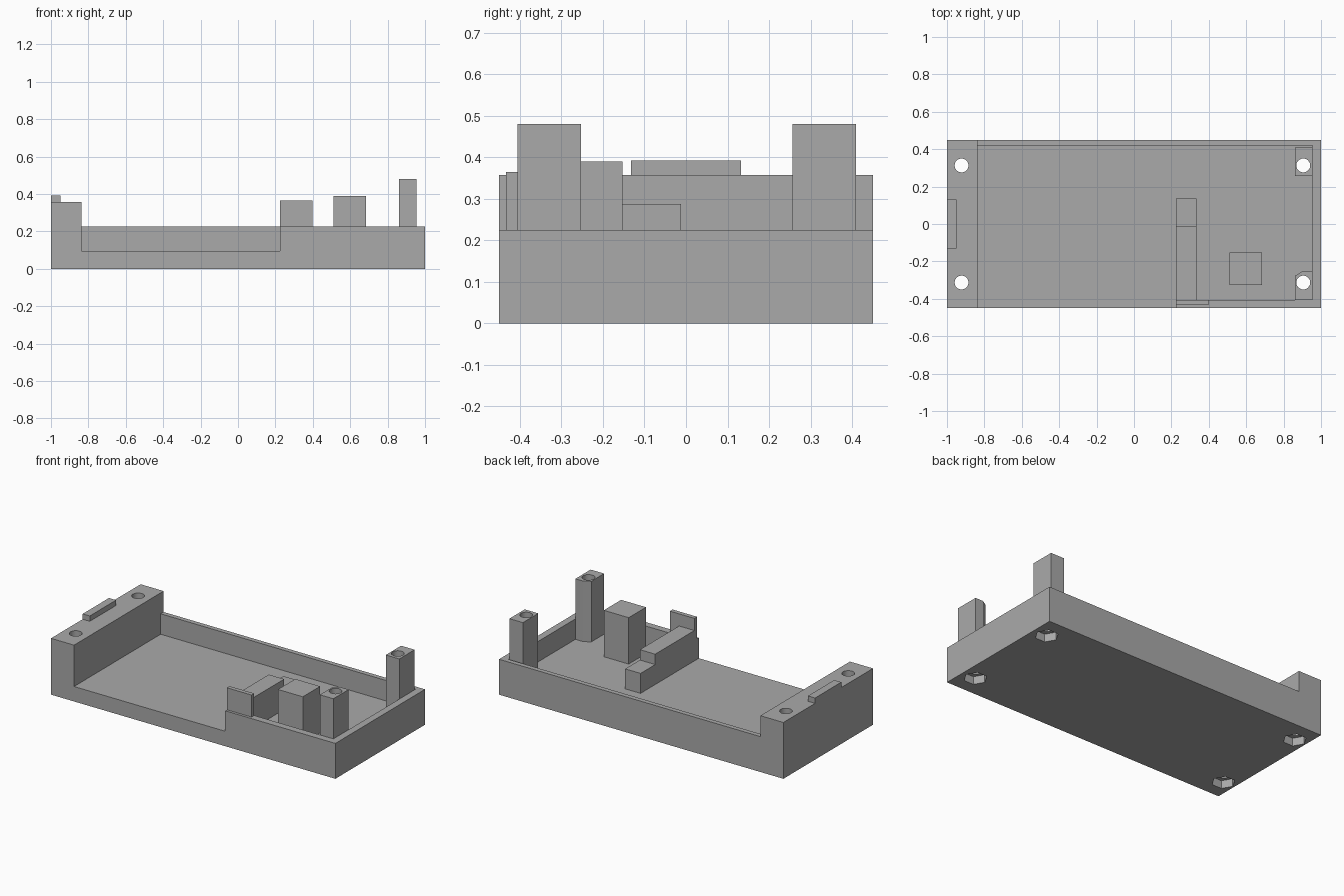
import bpy, bmesh, math
from mathutils import Vector

cube = bpy.data.objects.get("Cube")
if cube:
    bpy.data.objects.remove(cube, do_unlink=True)

grey = bpy.data.materials.new("plain_grey")
grey.use_nodes = True
GREY = (0.4, 0.4, 0.4, 1)
grey.diffuse_color = GREY
bsdf = next(n for n in grey.node_tree.nodes if n.type == 'BSDF_PRINCIPLED')
bsdf.inputs["Base Color"].default_value = GREY


def finish(name, bm):
    bmesh.ops.recalc_face_normals(bm, faces=bm.faces)
    mesh = bpy.data.meshes.new(name)
    bm.to_mesh(mesh)
    bm.free()
    mesh.materials.append(grey)
    obj = bpy.data.objects.new(name, mesh)
    bpy.context.collection.objects.link(obj)
    return obj


def prism(name, outline, low, high, axis='z'):
    """Extrude a 2D outline along an axis, from low to high."""
    place = {'x': lambda a, b: (low, a, b),
             'y': lambda a, b: (a, low, b),
             'z': lambda a, b: (a, b, low)}[axis]
    bm = bmesh.new()
    face = bm.faces.new([bm.verts.new(place(a, b)) for a, b in outline])
    moved = bmesh.ops.extrude_face_region(bm, geom=[face])['geom']
    shift = Vector([(high - low) * (axis == k) for k in 'xyz'])
    bmesh.ops.translate(bm, vec=shift,
                        verts=[v for v in moved if isinstance(v, bmesh.types.BMVert)])
    return finish(name, bm)


def box(name, x0, x1, y0, y1, z0, z1):
    return prism(name, [(x0, y0), (x1, y0), (x1, y1), (x0, y1)], z0, z1)


def ring(cx, cy, radius, sides):
    steps = [2 * math.pi * i / sides for i in range(sides)]
    return [(cx + radius * math.cos(t), cy + radius * math.sin(t)) for t in steps]


def cut(obj, cutter):
    mod = obj.modifiers.new("cut", 'BOOLEAN')
    mod.operation = 'DIFFERENCE'
    mod.solver = 'EXACT'
    mod.object = cutter
    bpy.context.view_layer.objects.active = obj
    bpy.ops.object.modifier_apply(modifier=mod.name)
    bpy.data.objects.remove(cutter, do_unlink=True)


FLOOR, RIM, BLOCK = 0.095, 0.225, 0.358
WALL_X, FRONT_Y, BACK_Y = 0.955, -0.406, 0.42
HOLES = [(x, y) for x in (-0.922, 0.905) for y in (-0.313, 0.313)]

# Tray with the raised end block, hollowed and open along part of the front
tray = prism("tray", [(-1, 0), (1, 0), (1, RIM), (-0.838, RIM),
                      (-0.838, BLOCK), (-1, BLOCK)], -0.45, 0.45, 'y')
cut(tray, prism("cavity_cutter", [(-0.838, -0.6), (0.225, -0.6), (0.225, FRONT_Y),
                                  (WALL_X, FRONT_Y), (WALL_X, BACK_Y),
                                  (-0.838, BACK_Y)], FLOOR, 0.7))

# Corner posts, the front one with a chamfered inner corner
back_post = box("back_post", 0.86, WALL_X, 0.256, 0.41, FLOOR, 0.48)
front_post = prism("front_post", [(0.86, FRONT_Y), (WALL_X, FRONT_Y), (WALL_X, -0.253),
                                  (0.9, -0.253), (0.86, -0.278)], FLOOR, 0.48)

# Screw holes and hexagonal nut pockets underneath
for x, y in HOLES:
    targets = [tray]
    if x > 0:
        targets.append(back_post if y > 0 else front_post)
    for obj in targets:
        cut(obj, prism("hole_cutter", ring(x, y, 0.037, 32), -0.1, 0.7))
    cut(tray, prism("nut_cutter", ring(x, y, 0.068, 6), -0.1, 0.05))

# Stepped support bar
prism("support_bar", [(FRONT_Y, FLOOR), (0.135, FLOOR), (0.135, 0.222),
                      (-0.012, 0.222), (-0.012, 0.288), (FRONT_Y, 0.288)],
      0.225, 0.333, 'x')

# Square pillar and locating tabs
box("square_pillar", 0.51, 0.685, -0.327, -0.153, FLOOR, 0.39)
box("front_tab", 0.225, 0.398, -0.433, FRONT_Y, RIM, 0.365)
box("end_tab", -1, -0.95, -0.132, 0.132, BLOCK, 0.392)

# Smooth hole walls, sharp edges elsewhere
for obj in (tray, back_post, front_post):
    bpy.ops.object.select_all(action='DESELECT')
    obj.select_set(True)
    bpy.context.view_layer.objects.active = obj
    bpy.ops.object.shade_smooth_by_angle(angle=math.radians(25))
